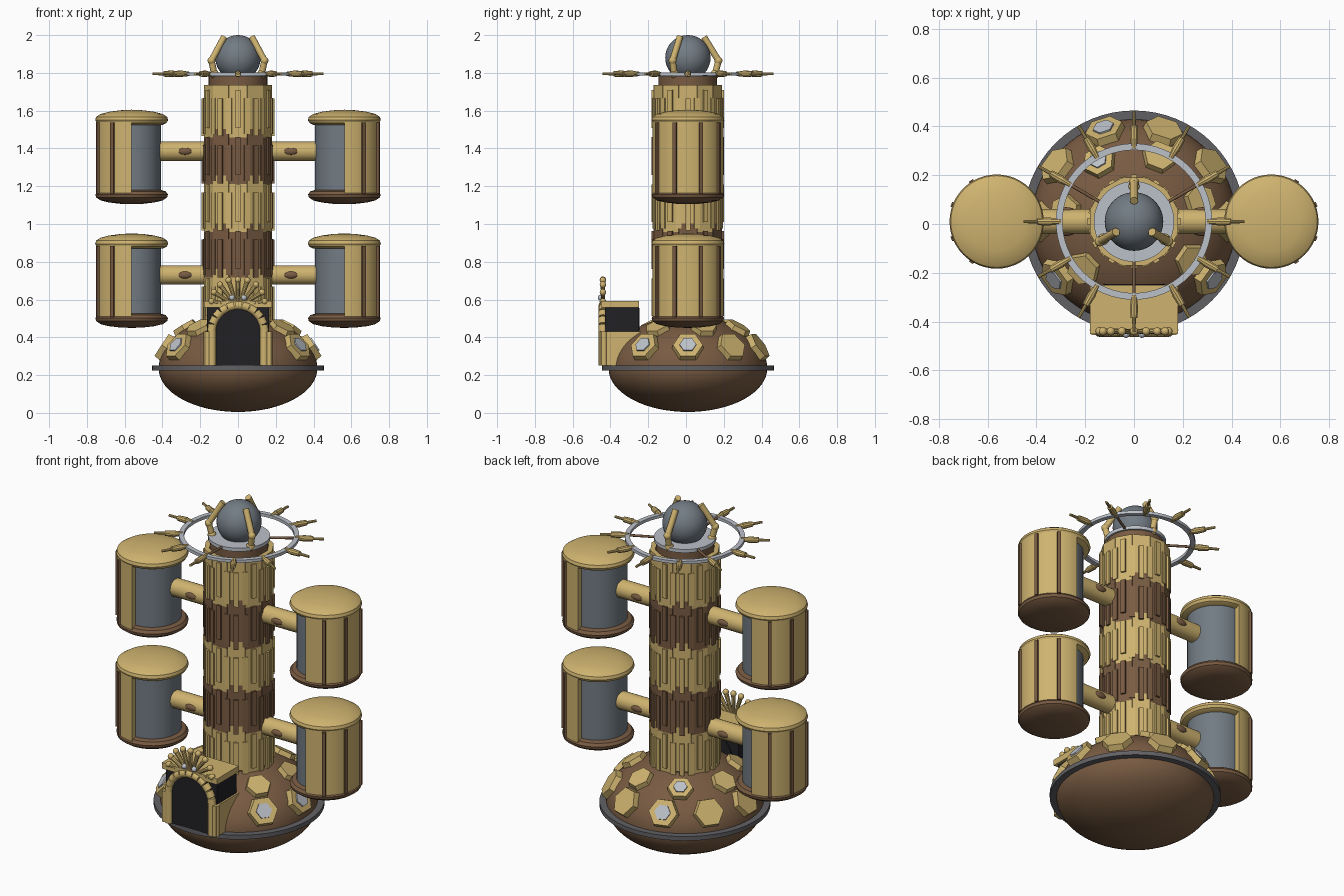
import bpy, bmesh
from math import sin, cos, pi, radians, sqrt
from mathutils import Matrix, Vector

if "Cube" in bpy.data.objects:
    bpy.data.objects.remove(bpy.data.objects["Cube"])

def material(name, c):
    m = bpy.data.materials.new(name)
    m.diffuse_color = (*c, 1)
    m.use_nodes = True
    m.node_tree.nodes["Principled BSDF"].inputs["Base Color"].default_value = m.diffuse_color
    return m

TAN = material("tan", (.62, .45, .16))
BROWN = material("brown", (.19, .105, .055))
STEEL = material("steel", (.17, .20, .23))
SILVER = material("silver", (.50, .53, .58))
DARK = material("dark_grey", (.12, .12, .13))
BLACK = material("black", (.015, .015, .018))
CY = .01  # depth position of the tower axis

def finish(name, bm, mat):
    bmesh.ops.remove_doubles(bm, verts=bm.verts, dist=1e-5)
    bmesh.ops.recalc_face_normals(bm, faces=bm.faces)
    me = bpy.data.meshes.new(name)
    bm.to_mesh(me)
    bm.free()
    ob = bpy.data.objects.new(name, me)
    bpy.context.collection.objects.link(ob)
    ob.location.y = CY
    me.materials.append(mat)
    bpy.ops.object.select_all(action='DESELECT')
    ob.select_set(True)
    bpy.context.view_layer.objects.active = ob
    bpy.ops.object.shade_smooth_by_angle(angle=radians(32))
    return ob

def rod(bm, a, b, r1, r2=None, seg=12):
    a, b = Vector(a), Vector(b)
    d = b - a
    m = Matrix.Translation((a + b) / 2) @ d.to_track_quat('Z', 'Y').to_matrix().to_4x4()
    bmesh.ops.create_cone(bm, cap_ends=True, segments=seg, radius1=r1,
                          radius2=r1 if r2 is None else r2, depth=d.length, matrix=m)

def box(bm, c, s, m=Matrix()):
    bmesh.ops.create_cube(bm, size=1, matrix=m @ Matrix.Translation(c) @ Matrix.Diagonal((*s, 1)))

def ball(bm, c, r, u=12, v=8):
    bmesh.ops.create_uvsphere(bm, u_segments=u, v_segments=v, radius=r, matrix=Matrix.Translation(c))

def lathe(bm, prof, seg=48, center=(0, 0), a0=0, a1=2 * pi, closed=False):
    """Revolve an (r, z) profile, fully or over a capped part turn."""
    rows = [[bm.verts.new((center[0] + r * cos(a0 + (a1 - a0) * i / seg),
                           center[1] + r * sin(a0 + (a1 - a0) * i / seg), z)) for r, z in prof]
            for i in range(seg + 1)]
    n = len(prof)
    for p, q in zip(rows, rows[1:]):
        for j in range(n if closed else n - 1):
            k = (j + 1) % n
            bm.faces.new((p[j], q[j], q[k], p[k]))
    if closed and a1 - a0 < 6.28:
        bm.faces.new(rows[0])
        bm.faces.new(rows[-1])

def lathed(name, mat, prof, **kw):
    bm = bmesh.new()
    lathe(bm, prof, **kw)
    return finish(name, bm, mat)

def pol(r, a, z):
    return (r * cos(a), r * sin(a), z)

def rect(r0, r1, z0, z1):
    return [(r0, z0), (r1, z0), (r1, z1), (r0, z1)]

# Base: ellipsoid hull with a rim
hull = [(.42 * cos(t), .235 + (.28 if t > 0 else .23) * sin(t))
        for t in [pi * (i / 32 - .5) for i in range(33)]]
hull[0], hull[-1] = (0, .005), (0, .515)
lathed("base_hull", BROWN, hull, seg=64)
lathed("base_rim", DARK, rect(.40, .455, .225, .25), seg=64, closed=True)

# Hexagonal plates on the dome, some with windows
plates, panes = bmesh.new(), bmesh.new()
def plate(deg, r, size, window):
    a = radians(deg)
    h = .28 * sqrt(1 - (r / .42) ** 2)
    p = Vector(pol(r, a, .235 + h))
    nr, nz = r / .42 ** 2, h / .28 ** 2
    n = Vector(pol(nr, a, nz)).normalized()
    tang = Vector((-sin(a), cos(a), 0))
    m = Matrix((tang, n.cross(tang), n)).transposed().to_4x4()
    m = Matrix.Translation(p + n * .006) @ m
    # the cone's first vertex is turned onto the tangent
    m = m @ Matrix.Rotation(pi / 2, 4, 'Z')
    bmesh.ops.create_cone(plates, cap_ends=True, segments=6, radius1=size, radius2=size * .93,
                          depth=.035, matrix=m)
    if window:
        bmesh.ops.create_cone(panes, cap_ends=True, segments=6, radius1=size * .55,
                              radius2=size * .52, depth=.05, matrix=m)
for d in (0, 36, 72, 108, 144, 180, 216, 324):
    plate(d, .385, .085, d in (0, 108, 216, 324))
for i in range(6):
    plate(-34 + i * 51.4, .28, .072, i == 3)
finish("dome_plates", plates, TAN)
finish("dome_windows", panes, SILVER)

# Tower: stacked bands of staggered planks with narrow ribs
lathed("tower_core", BROWN, [(0, .45), (.172, .45), (.172, 1.72), (0, 1.72)], seg=12)
for k, (z0, z1) in enumerate([(.48, .74), (.74, .98), (.98, 1.235), (1.235, 1.48), (1.48, 1.735)]):
    bm = bmesh.new()
    for i in range(12):
        m = Matrix.Rotation(i * pi / 6 + pi / 2, 4, 'Z')
        s = .022 * (1 if i % 2 else -1)
        lo, hi = z0 + s, (z1 + s if k < 4 else z1)
        box(bm, (.168, 0, (lo + hi) / 2), (.026, .094, hi - lo), m)
        box(bm, (.184, 0, (z0 + z1) / 2 - s - .02), (.016, .026, .2), m)
        m2 = Matrix.Rotation((i + .5) * pi / 6, 4, 'Z')
        box(bm, (.183, 0, (z0 + z1) / 2 - .035), (.012, .03, .19), m2)
    finish("tower_planks_%d" % (k + 1), bm, BROWN if k % 2 else TAN)
lathed("tower_neck", BROWN, [(0, 1.72), (.155, 1.72), (.155, 1.785), (0, 1.785)])
lathed("tower_top_disc", SILVER, [(0, 1.78), (.165, 1.78), (.165, 1.8), (0, 1.8)])

# Orb held by three claws
bm = bmesh.new()
ball(bm, (0, 0, 1.88), .12, 40, 24)
finish("orb", bm, STEEL)
bm = bmesh.new()
for d in (90, 210, 330):
    a = radians(d)
    pts = [pol(.145, a, 1.795), pol(.162, a, 1.865), pol(.085, a, 1.99)]
    for p, q in zip(pts, pts[1:]):
        rod(bm, p, q, .017)
    ball(bm, pts[1], .021)
    ball(bm, pts[0], .024)
finish("orb_claws", bm, TAN)

# Halo ring with spokes and spikes
lathed("halo_ring", SILVER, rect(.293, .32, 1.786, 1.803), seg=64, closed=True)
bm = bmesh.new()
for d in (30, 150, 270):
    rod(bm, pol(.15, radians(d), 1.79), pol(.3, radians(d), 1.795), .007)
finish("halo_spokes", bm, BROWN)
bm = bmesh.new()
for i in range(12):
    a = i * pi / 6
    for r0, r1, w0, w1 in ((.3, .345, .012, .016), (.34, .395, .018, .015), (.39, .453, .008, .007)):
        rod(bm, pol(r0, a, 1.795), pol(r1, a, 1.795), w0, w1, 10)
finish("halo_spikes", bm, TAN)

# Four pods on arms, mirrored left and right at two levels
for side in (-1, 1):
    for level, z in (("lower", .45), ("upper", 1.105)):
        tag = "%s_%s" % (level, "right" if side > 0 else "left")
        c, out = (side * .563, 0), 0 if side > 0 else pi
        lathed("pod_core_" + tag, STEEL, [(0, z + .03), (.155, z + .03), (.155, z + .45), (0, z + .45)], center=c)
        lathed("pod_shell_" + tag, TAN, rect(.14, .188, z + .06, z + .44), seg=32, center=c,
               a0=out - pi / 2, a1=out + pi / 2, closed=True)
        lathed("pod_cap_" + tag, TAN, [(0, z + .42), (.165, z + .42), (.185, z + .43), (.193, z + .445), (.188, z + .462),
               (.165, z + .477), (.12, z + .489), (.06, z + .497), (0, z + .5)], center=c)
        lathed("pod_foot_" + tag, BROWN, [(0, z), (.06, z + .002), (.12, z + .009), (.165, z + .02),
               (.188, z + .036), (.192, z + .052), (.18, z + .068), (.155, z + .075), (0, z + .075)], center=c)
        bm = bmesh.new()
        for d in (-58, -21, 21, 58):
            m = Matrix.Translation((c[0], 0, 0)) @ Matrix.Rotation(out + radians(d), 4, 'Z')
            box(bm, (.188, 0, z + .245), (.022, .02, .375), m)
        finish("pod_strips_" + tag, bm, BROWN)
        za = z + .28
        bm = bmesh.new()
        rod(bm, (side * .15, 0, za), (side * .412, 0, za), .051, seg=24)
        finish("pod_arm_" + tag, bm, TAN)
        bm = bmesh.new()
        for s in (-1, 1):
            bmesh.ops.create_uvsphere(bm, u_segments=16, v_segments=10, radius=1, matrix=Matrix.Translation(
                (side * .28, s * .045, za)) @ Matrix.Diagonal((.038, .014, .019, 1)))
        finish("arm_inlays_" + tag, bm, BROWN)

# Entrance: porch walls, roof and dark passage
bm = bmesh.new()
for s in (-1, 1):
    vs = [bm.verts.new((s * x, y, z)) for x in (.125, .175)
          for y, z in ((-.465, .25), (-.3, .25), (-.25, .43), (-.465, .43))]
    for f in ((0, 1, 2, 3), (4, 5, 6, 7), (0, 1, 5, 4), (1, 2, 6, 5), (2, 3, 7, 6), (3, 0, 4, 7)):
        bm.faces.new([vs[i] for i in f])
box(bm, (0, -.36, .575), (.36, .2, .035))
finish("porch_walls_and_roof", bm, TAN)
bm = bmesh.new()
box(bm, (0, -.35, .495), (.33, .18, .13))
outline = [(-.125, .25), (.125, .25)] + [(.125 * cos(i * pi / 16), .43 + .125 * sin(i * pi / 16)) for i in range(17)]
f = bm.faces.new([bm.verts.new((x, -.455, z)) for x, z in outline])
ext = bmesh.ops.extrude_face_region(bm, geom=[f])
bmesh.ops.translate(bm, vec=(0, .2, 0), verts=[v for v in ext["geom"] if isinstance(v, bmesh.types.BMVert)])
finish("porch_passage", bm, BLACK)

# Entrance frame: pillars, arch beads and fan crest
bm = bmesh.new()
for s in (-1, 1):
    rod(bm, (s * .138, -.45, .25), (s * .138, -.45, .44), .022)
    rod(bm, (s * .165, -.445, .25), (s * .165, -.445, .43), .017)
for i in range(11):
    a0, a1 = pi * i / 11, pi * (i + .93) / 11
    rod(bm, (.14 * cos(a0), -.45, .43 + .14 * sin(a0)), (.14 * cos(a1), -.45, .43 + .14 * sin(a1)), .023)
for i in range(9):
    a = radians(10 + 20 * i)
    r = .12 + .02 * sin(a) + .02 * abs(cos(a))
    tip = (r * cos(a), -.45, .565 + r * sin(a))
    rod(bm, (.02 * cos(a), -.45, .57), tip, .008, .013, 10)
    ball(bm, tip, .017)
finish("porch_frame_and_crest", bm, TAN)
bm = bmesh.new()
for s in (-1, 1):
    ball(bm, (s * .032, -.462, .61), .015)
finish("crest_studs", bm, SILVER)
